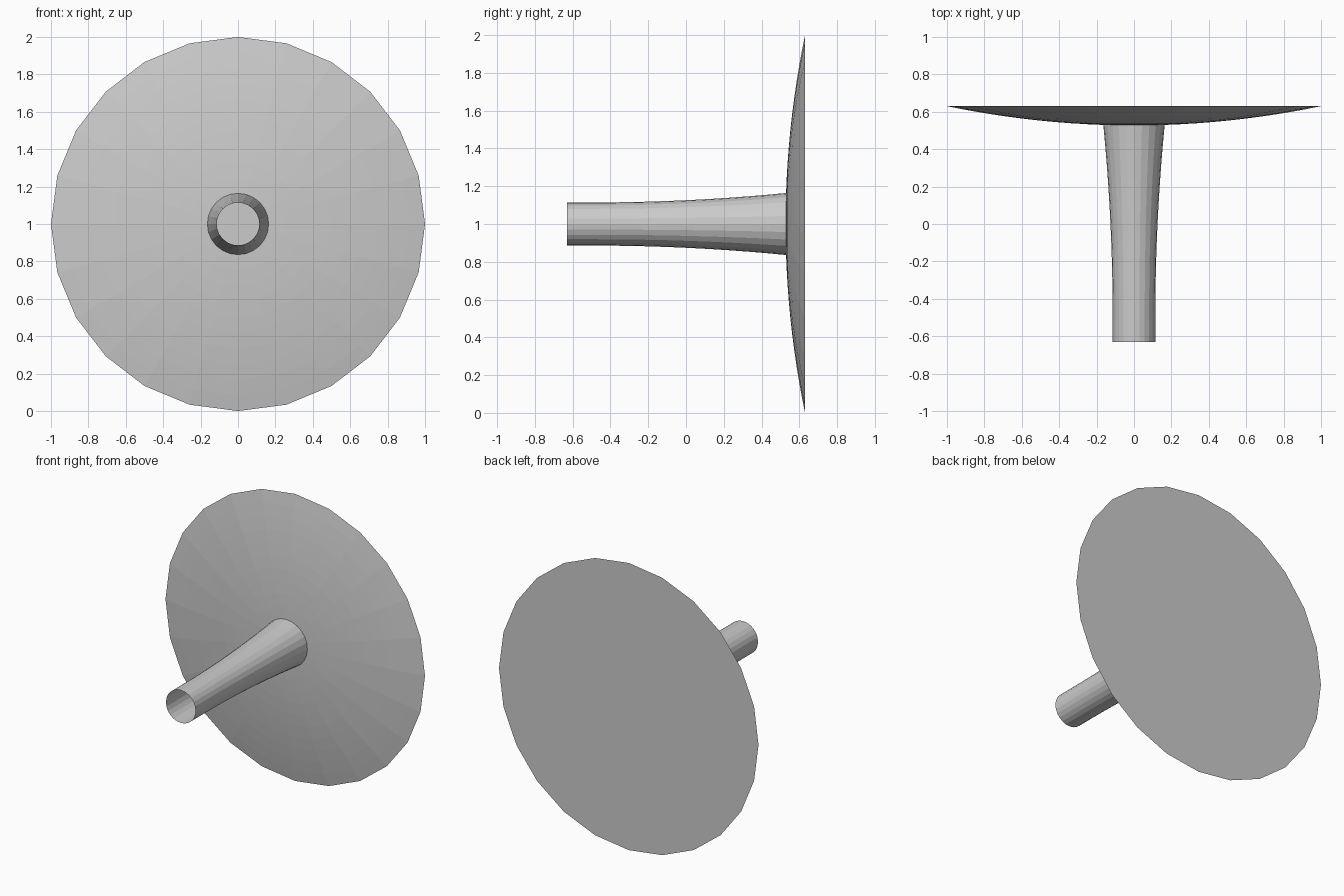
import bpy, bmesh
from math import sin, cos, pi

if "Cube" in bpy.data.objects:
    bpy.data.objects.remove(bpy.data.objects["Cube"])

SIDES = 24


def lathe(name, profile, cap_end=False):
    """Spin (radius, y) points about the horizontal axis at z = 1."""
    bm = bmesh.new()
    rings = [[bm.verts.new((r * sin(2 * pi * i / SIDES), y, 1 + r * cos(2 * pi * i / SIDES)))
              for i in range(SIDES)] for r, y in profile]
    for a, b in zip(rings, rings[1:]):
        for i in range(SIDES):
            j = (i + 1) % SIDES
            bm.faces.new((a[i], a[j], b[j], b[i]))
    if cap_end:
        bm.faces.new(rings[-1])
    bmesh.ops.recalc_face_normals(bm, faces=bm.faces)
    mesh = bpy.data.meshes.new(name)
    bm.to_mesh(mesh)
    bm.free()
    obj = bpy.data.objects.new(name, mesh)
    bpy.context.collection.objects.link(obj)
    return obj


N = 10
# Hollow stem, open at the front, flaring towards the disc
stem = [(0.114, -0.63)]
for k in range(N + 1):
    t = k / N
    stem.append((0.114 + 0.05 * t * t, -0.5 + 1.03 * t))

# Shallow domed disc with a flat back
disc = []
for k in range(N + 1):
    r = 0.164 + (1 - 0.164) * k / N
    disc.append((r, 0.527 + 0.103 * r * r))

lathe("stem_and_disc", stem[:-1] + [(0.164, disc[0][1])] + disc[1:], cap_end=True)
